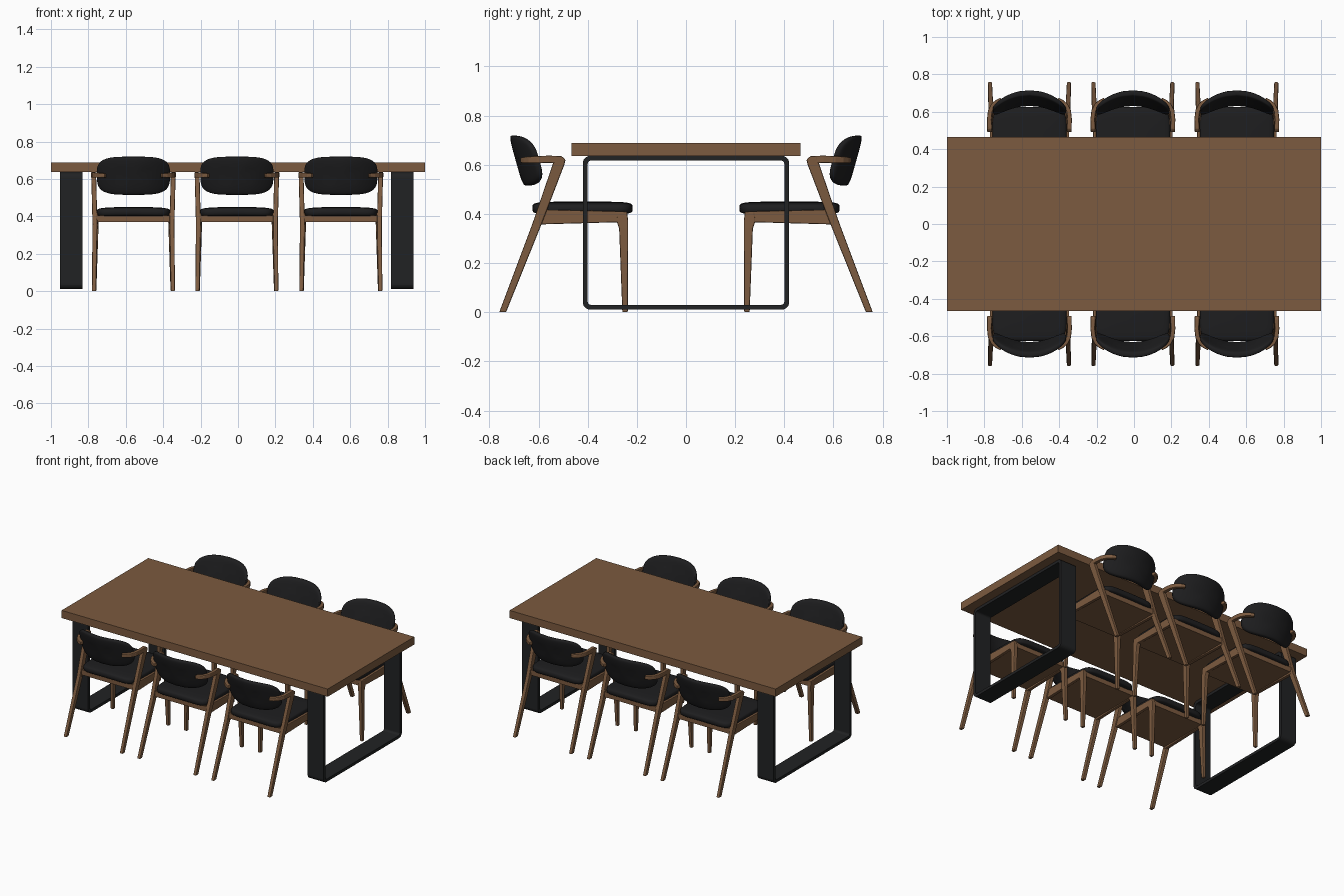
import bpy, bmesh, math

if "Cube" in bpy.data.objects:
    bpy.data.objects.remove(bpy.data.objects["Cube"])

def material(name, rgb):
    m = bpy.data.materials.new(name)
    m.diffuse_color = (*rgb, 1)
    m.use_nodes = True
    m.node_tree.nodes["Principled BSDF"].inputs["Base Color"].default_value = m.diffuse_color
    return m

WOOD = material("walnut wood", (0.2, 0.103, 0.05))
LEATHER = material("black leather", (0.013, 0.013, 0.014))
METAL = material("black metal", (0.015, 0.016, 0.017))


def finish(name, bm, mat, bevel=0, smooth=False):
    bmesh.ops.recalc_face_normals(bm, faces=bm.faces)
    me = bpy.data.meshes.new(name)
    bm.to_mesh(me)
    bm.free()
    me.materials.append(mat)
    for p in me.polygons:
        p.use_smooth = smooth
    ob = bpy.data.objects.new(name, me)
    bpy.context.collection.objects.link(ob)
    if bevel:
        mod = ob.modifiers.new("bevel", 'BEVEL')
        mod.width, mod.segments, mod.limit_method = bevel, 2, 'ANGLE'
    return ob


def loft(name, rings, mat, bevel=0, closed=False):
    """Skin a row of equal-length rings; cap the ends unless closed."""
    bm = bmesh.new()
    vs = [[bm.verts.new(c) for c in r] for r in rings]
    n = len(vs[0])
    pairs = list(zip(vs, vs[1:])) + ([(vs[-1], vs[0])] if closed else [])
    for a, b in pairs:
        for i in range(n):
            j = (i + 1) % n
            bm.faces.new((a[i], a[j], b[j], b[i]))
    if not closed:
        bm.faces.new(vs[0])
        bm.faces.new(vs[-1])
    return finish(name, bm, mat, bevel)


def box(name, x, y, z, mat, bevel=0):
    return loft(name, [[(x[0], y[0], k), (x[1], y[0], k), (x[1], y[1], k), (x[0], y[1], k)]
                       for k in z], mat, bevel)


def leg(name, side, slices):
    """Leg from horizontal slices: z, y0, y1, x centre, x width."""
    return loft(name, [[(side * (x - w / 2), a, z), (side * (x + w / 2), a, z),
                        (side * (x + w / 2), b, z), (side * (x - w / 2), b, z)]
                       for z, a, b, x, w in slices], WOOD, 0.005)


def arm(name, side, path, t):
    """Armrest swept along x, y, z, height points."""
    rings = []
    for i, (x, y, z, h) in enumerate(path):
        a, b = path[max(i - 1, 0)], path[min(i + 1, len(path) - 1)]
        dx, dy = b[0] - a[0], b[1] - a[1]
        d = math.hypot(dx, dy)
        nx, ny = -dy / d * t / 2, dx / d * t / 2
        rings.append([(side * (x + s * nx), y + s * ny, z + k * h / 2)
                      for s, k in ((1, -1), (1, 1), (-1, 1), (-1, -1))])
    return loft(name, rings, WOOD, 0.005)


def pillow(name, size, e1, e2, warp, seg=56, rows=18):
    """Superellipsoid cushion; warp maps its points into place."""
    def pw(v, e):
        return math.copysign(abs(v) ** e, v)
    bm = bmesh.new()
    bmesh.ops.create_uvsphere(bm, u_segments=seg, v_segments=rows, radius=1)
    for v in bm.verts:
        x, y, z = v.co
        r = math.hypot(x, y)
        c, s = (x / r, y / r) if r > 1e-5 else (0, 0)
        k = pw(r, e2)
        v.co = warp(size[0] * pw(c, e1) * k, size[1] * pw(s, e1) * k, size[2] * pw(z, e2))
    return finish(name, bm, LEATHER, smooth=True)


def rounded_rect(x, hy, z0, z1, r, n=6):
    pts = []
    corners = ((hy - r, z1 - r), (-hy + r, z1 - r), (-hy + r, z0 + r), (hy - r, z0 + r))
    for q, (cy, cz) in enumerate(corners):
        for i in range(n + 1):
            a = math.pi / 2 * (q + i / n)
            pts.append((x, cy + r * math.cos(a), cz + r * math.sin(a)))
    return pts


# Table
box("table_top", (-1, 1), (-0.465, 0.465), (0.636, 0.688), WOOD)
for name, x0, x1 in (("left_table_frame", -0.952, -0.832), ("right_table_frame", 0.818, 0.938)):
    loft(name, [rounded_rect(x0, 0.42, 0.011, 0.636, 0.03), rounded_rect(x1, 0.42, 0.011, 0.636, 0.03),
                rounded_rect(x1, 0.4, 0.03, 0.617, 0.014), rounded_rect(x0, 0.4, 0.03, 0.617, 0.014)],
         METAL, closed=True)

# One chair, centred on x = 0 with its back toward -y
chair = []
for side, word in ((-1, "left"), (1, "right")):
    chair.append(leg(word + "_back_leg", side, [
        (0, -0.76, -0.732, 0.211, 0.022), (0.36, -0.625, -0.587, 0.206, 0.026),
        (0.6, -0.543, -0.495, 0.212, 0.026), (0.622, -0.535, -0.49, 0.213, 0.026),
        (0.636, -0.535, -0.508, 0.213, 0.026)]))
    chair.append(leg(word + "_front_leg", side, [
        (0, -0.259, -0.237, 0.209, 0.021), (0.34, -0.272, -0.235, 0.201, 0.028),
        (0.37, -0.282, -0.235, 0.2, 0.028), (0.41, -0.28, -0.24, 0.2, 0.026)]))
    chair.append(arm(word + "_armrest", side, [
        (0.213, -0.51, 0.621, 0.03), (0.215, -0.56, 0.622, 0.03), (0.21, -0.605, 0.621, 0.029),
        (0.195, -0.634, 0.62, 0.027), (0.175, -0.652, 0.619, 0.025), (0.15, -0.664, 0.618, 0.022)], 0.024))
    chair.append(loft(word + "_side_rail", [
        [(side * x, -0.605, z) for x, z in ((0.19, 0.357), (0.212, 0.357), (0.212, 0.418), (0.19, 0.418))],
        [(side * x, -0.25, z) for x, z in ((0.19, 0.367), (0.212, 0.367), (0.212, 0.41), (0.19, 0.41))]],
        WOOD, 0.004))
chair.append(box("seat_base", (-0.195, 0.195), (-0.605, -0.245), (0.37, 0.405), WOOD))


def seat_warp(x, y, z):
    # slight crown, with the front lip a little lower
    return (x, y - 0.421, z + 0.42 + 0.004 * (1 - (x / 0.2) ** 2))


def back_warp(x, y, z):
    # y runs up the backrest, z through it; wrap the ends forward and lean it back
    return (x * (1 + 0.2 * min(y, 0)), -0.673 + 0.068 * (x / 0.195) ** 2 - 0.28 * y - z, 0.617 + y)


chair.append(pillow("seat_cushion", (0.198, 0.204, 0.026), 0.3, 0.42, seat_warp))
chair.append(pillow("backrest", (0.196, 0.102, 0.02), 0.55, 0.45, back_warp))

# Six chairs: three along each long side
first = True
for turn in (0, math.pi):
    for cx in (-0.559, -0.006, 0.55):
        for part in chair:
            ob = part if first else part.copy()
            if not first:
                bpy.context.collection.objects.link(ob)
            ob.location = (cx, 0, 0)
            ob.rotation_euler = (0, 0, turn)
        first = False
